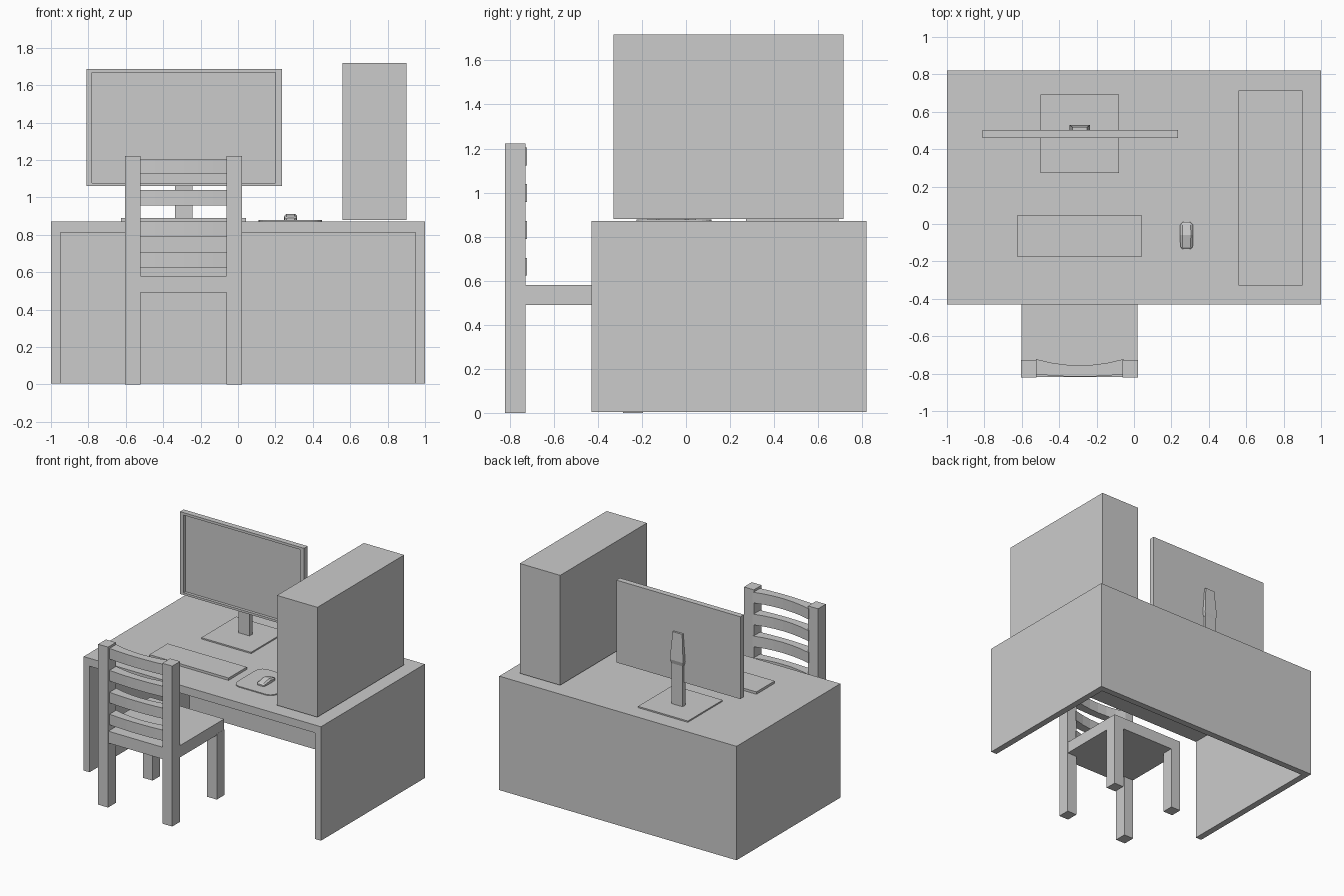
import bpy, bmesh, math

if "Cube" in bpy.data.objects:
    bpy.data.objects.remove(bpy.data.objects["Cube"])


def finish(name, bm):
    bmesh.ops.recalc_face_normals(bm, faces=bm.faces)
    me = bpy.data.meshes.new(name)
    bm.to_mesh(me)
    bm.free()
    ob = bpy.data.objects.new(name, me)
    bpy.context.collection.objects.link(ob)
    return ob


def loft(name, rings):
    """Skin a closed solid through matching rings of points."""
    bm = bmesh.new()
    loops = [[bm.verts.new(p) for p in r] for r in rings]
    n = len(loops[0])
    for a, b in zip(loops, loops[1:]):
        for i in range(n):
            j = (i + 1) % n
            bm.faces.new((a[i], a[j], b[j], b[i]))
    bm.faces.new(loops[0])
    bm.faces.new(loops[-1])
    return finish(name, bm)


def prism(name, outline, z0, z1):
    return loft(name, [[(x, y, z) for x, y in outline] for z in (z0, z1)])


def rect(x0, x1, y0, y1):
    return [(x0, y0), (x1, y0), (x1, y1), (x0, y1)]


def box(name, x0, x1, y0, y1, z0, z1):
    return prism(name, rect(x0, x1, y0, y1), z0, z1)


# Desk: U-shaped side and back panels under a slab top
panels = [(-1, -0.43), (-0.95, -0.43), (-0.95, 0.77), (0.95, 0.77),
          (0.95, -0.43), (1, -0.43), (1, 0.82), (-1, 0.82)]
prism("desk_panels", panels, 0.004, 0.812)
box("desk_top", -1, 1, -0.43, 0.82, 0.812, 0.872)

# Computer tower
box("computer_tower", 0.56, 0.90, -0.33, 0.715, 0.88, 1.717)

# Chair legs and seat
for side, x in (("left", -0.603), ("right", -0.062)):
    box("back_leg_" + side, x, x + 0.083, -0.822, -0.728, 0, 1.222)
    box("front_leg_" + side, x, x + 0.083, -0.285, -0.195, 0, 0.5)
box("seat", -0.602, 0.02, -0.818, -0.196, 0.49, 0.58)

# Backrest slats, bowed backwards
xs = [-0.525 + 0.47 * i / 6 for i in range(7)]
bow = [1 - ((x + 0.29) / 0.235) ** 2 for x in xs]
slat = [(x, -0.722 - 0.034 * b) for x, b in zip(xs, bow)]
slat += [(x, -0.803 - 0.013 * b) for x, b in reversed(list(zip(xs, bow)))]
for i in range(4):
    z = 0.623 + 0.167 * i
    prism(f"back_slat_{i + 1}", slat, z, z + 0.081)

# Monitor with recessed screen
bm = bmesh.new()
corners = [(-0.81, 1.06), (0.235, 1.06), (0.235, 1.687), (-0.81, 1.687)]
inner = [(-0.78, 1.077), (0.2, 1.077), (0.2, 1.668), (-0.78, 1.668)]
rings = [[bm.verts.new((x, y, z)) for x, z in pts] for pts, y in
         ((corners, 0.503), (corners, 0.46), (inner, 0.46), (inner, 0.482))]
for a, b in zip(rings, rings[1:]):
    for i in range(4):
        j = (i + 1) % 4
        bm.faces.new((a[i], a[j], b[j], b[i]))
bm.faces.new(rings[0])
bm.faces.new(rings[-1])
finish("monitor", bm)

# Monitor stand
box("stand_base", -0.5, -0.08, 0.272, 0.692, 0.872, 0.882)
box("stand_neck", -0.337, -0.243, 0.485, 0.522, 0.88, 1.23)
loft("stand_bracket", [[(x, y, z) for x, y in rect(-0.29 - w, -0.29 + w, 0.5, y1)]
                       for w, y1, z in ((0.048, 0.522, 1.19), (0.056, 0.53, 1.22),
                                        (0.04, 0.518, 1.43))])

# Keyboard
box("keyboard", -0.625, 0.043, -0.175, 0.045, 0.872, 0.89)

# Mouse pad with rounded corners
pad, r = [], 0.06
for k, (sx, sy) in enumerate(((1, 1), (-1, 1), (-1, -1), (1, -1))):
    for i in range(6):
        a = math.radians(90 * k + 18 * i)
        pad.append((0.28 + sx * (0.17 - r) + r * math.cos(a),
                    -0.055 + sy * (0.17 - r) + r * math.sin(a)))
prism("mouse_pad", pad, 0.872, 0.879)

# Mouse: faceted hump lofted front to back
sections = [(-0.134, 0.022, 0.012), (-0.122, 0.033, 0.019), (-0.06, 0.035, 0.034),
            (-0.005, 0.034, 0.022), (0.012, 0.02, 0.014)]
loft("mouse", [[(0.281 - w, y, 0.878), (0.281 + w, y, 0.878),
                (0.281 + w, y, 0.878 + h * 0.65), (0.281 + w * 0.65, y, 0.878 + h),
                (0.281 - w * 0.65, y, 0.878 + h), (0.281 - w, y, 0.878 + h * 0.65)]
               for y, w, h in sections])
